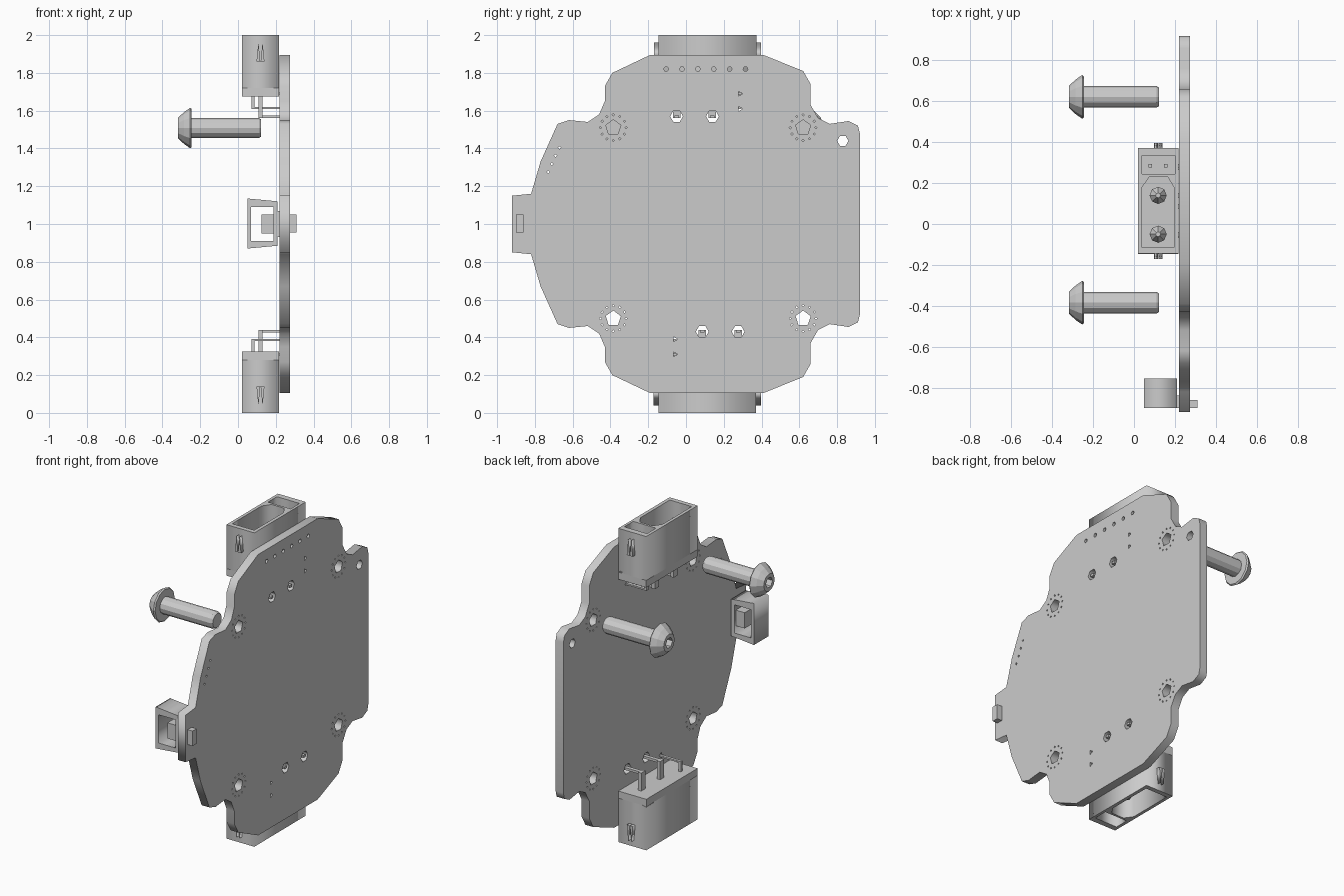
import bpy, bmesh, math
from mathutils import Matrix, Vector

cube = bpy.data.objects.get("Cube")
if cube:
    bpy.data.objects.remove(cube, do_unlink=True)

grey = bpy.data.materials.new("plain grey")
grey.use_nodes = True
colour = (0.6, 0.6, 0.6, 1)
grey.diffuse_color = colour
grey.node_tree.nodes["Principled BSDF"].inputs["Base Color"].default_value = colour

# Profile plane and extrusion direction for each axis
AXES = {"x": "yzx", "y": "zxy", "z": "xyz"}


def add_mesh(name, bm):
    bmesh.ops.remove_doubles(bm, verts=bm.verts, dist=0.0001)
    bmesh.ops.recalc_face_normals(bm, faces=bm.faces)
    mesh = bpy.data.meshes.new(name)
    bm.to_mesh(mesh)
    bm.free()
    mesh.materials.append(grey)
    obj = bpy.data.objects.new(name, mesh)
    bpy.context.collection.objects.link(obj)
    return obj


def ring(u, v, radius, sides, turn=0.0):
    angles = [turn + math.tau * i / sides for i in range(sides)]
    return [(u + radius * math.cos(a), v + radius * math.sin(a)) for a in angles]


def rect(u0, u1, v0, v1):
    return [(u0, v0), (u1, v0), (u1, v1), (u0, v1)]


def prism(name, axis, low, high, loops):
    """Extrude an outline with any number of holes along an axis."""
    curve = bpy.data.curves.new(name, "CURVE")
    curve.dimensions = "2D"
    curve.fill_mode = "BOTH"
    curve.extrude = abs(high - low) / 2
    for loop in loops:
        spline = curve.splines.new("POLY")
        spline.points.add(len(loop) - 1)
        for point, (u, v) in zip(spline.points, loop):
            point.co = (u, v, 0, 1)
        spline.use_cyclic_u = True
    temp = bpy.data.objects.new(name + " profile", curve)
    bpy.context.collection.objects.link(temp)
    graph = bpy.context.evaluated_depsgraph_get()
    mesh = bpy.data.meshes.new_from_object(temp.evaluated_get(graph))
    bm = bmesh.new()
    bm.from_mesh(mesh)
    bpy.data.objects.remove(temp, do_unlink=True)
    bpy.data.curves.remove(curve)
    bpy.data.meshes.remove(mesh)
    order = AXES[axis]
    for v in bm.verts:
        local = dict(zip(order, (v.co.x, v.co.y, v.co.z + (low + high) / 2)))
        v.co = [local[k] for k in "xyz"]
    return add_mesh(name, bm)


def box(name, x, y, z):
    bm = bmesh.new()
    bmesh.ops.create_cube(bm, size=1)
    for v in bm.verts:
        v.co = [(s[0] + s[1]) / 2 + c * (s[1] - s[0]) for c, s in zip(v.co, (x, y, z))]
    return add_mesh(name, bm)


def lathe(name, profile, sides, to_world):
    """Revolve (radius, height, hexagonal) points and place each ring."""
    bm = bmesh.new()
    rings = []
    for radius, height, hexagonal in profile:
        row = []
        for i in range(sides):
            r = radius * (math.cos(math.pi / 6) if hexagonal and i % 2 else 1)
            a = math.tau * i / sides
            row.append(bm.verts.new(to_world(r * math.cos(a), r * math.sin(a), height)))
        rings.append(row)
    for a, b in zip(rings, rings[1:]):
        for i in range(sides):
            j = (i + 1) % sides
            bm.faces.new((a[i], a[j], b[j], b[i]))
    bm.faces.new(rings[0])
    bm.faces.new(rings[-1])
    return add_mesh(name, bm)


# Circuit board: upper half of the outline, mirrored for the lower half
upper = [(-.92, 1.15), (-.82, 1.16), (-.77, 1.33), (-.68, 1.53), (-.62, 1.55),
         (-.52, 1.54), (-.46, 1.58), (-.43, 1.65), (-.43, 1.73), (-.39, 1.8),
         (-.19, 1.895), (.41, 1.895), (.62, 1.81), (.66, 1.74), (.66, 1.63),
         (.7, 1.56), (.76, 1.53), (.86, 1.545), (.91, 1.52), (.92, 1.48)]
loops = [upper + [(y, 2 - z) for y, z in reversed(upper)]]
for y in (-.385, .62):
    for z in (.5, 1.51):
        loops.append(ring(y, z, .042, 5, .3))
        loops += [ring(a, b, .006, 4) for a, b in ring(y, z, .068, 12)]
loops.append(ring(.83, 1.44, .03, 6))
loops += [ring(-.105 + .084 * i, 1.82, .013, 6) for i in range(6)]
loops += [ring(-.73 + .02 * i, 1.275 + .043 * i, .008, 4) for i in range(4)]
for s in (1, -1):
    loops += [ring(.113 + s * d, 1 + s * .57, .034, 6) for d in (.027, -.163)]
    loops += [ring(.113 + s * .172, 1 + s * d, .015, 3) for d in (.61, .69)]
prism("circuit_board", "x", .22, .275, loops)


# Power connector, turned end for end for the lower one
def connector(tag, s):
    def fy(y):
        return .113 + s * (y - .113)

    def fz(z):
        return 1 + s * (z - 1)

    def span(f, a, b):
        return tuple(sorted((f(a), f(b))))

    main = [(.04, -.115), (.195, -.115), (.195, .18), (.165, .23), (.075, .23), (.04, .18)]
    shell = [rect(.02, .217, -.145, .372), main, rect(.04, .2, .245, .335)]
    shell = [[(x, fy(y)) for x, y in loop] for loop in shell]
    prism(tag + "_connector_shell", "z", *span(fz, 1.72, 2), shell)
    box(tag + "_connector_floor", (.02, .217), span(fy, -.145, .372), span(fz, 1.675, 1.73))

    # Power contacts with pointed tips and bent leads
    for n, y in enumerate((-.05, .14)):
        pin = [(.042, 1.72, 0), (.042, 1.88, 0), (.012, 1.93, 0)]
        lathe(f"{tag}_power_pin_{n}", pin, 8,
              lambda a, b, h: (.118 + a, fy(y) + b, fz(h)))
        box(f"{tag}_power_lead_{n}", (.108, .13), span(fy, y - .02, y + .02), span(fz, 1.56, 1.7))
        box(f"{tag}_power_tail_{n}", (.108, .275), span(fy, y - .012, y + .012),
            span(fz, 1.56, 1.575))

    # Signal contacts and their leads
    for n, (x, z) in enumerate(((.08, 1.61), (.155, 1.685))):
        near = span(fy, .276, .294)
        box(f"{tag}_signal_pin_{n}", (x - .008, x + .008), near, span(fz, z, 1.9))
        box(f"{tag}_signal_tail_{n}", (x, .26), near, span(fz, z, z + .01))

    # Paired latch ramps on both ends
    for n, (y, out) in enumerate(((-.145, -.025), (.372, .025))):
        for m, x in enumerate((.108, .13)):
            ramp = [(fz(1.86), x - .01), (fz(1.86), x + .01), (fz(1.96), x)]
            prism(f"{tag}_latch_{n}_{m}", "y", *span(fy, y, y + out), [ramp])


connector("upper", 1)
connector("lower", -1)

# Small socket on the edge tab: open frame, tongue and through pin
frame = [(.87, .05), (1.135, .05), (1.12, .21), (.885, .21)]
prism("edge_socket", "y", -.9, -.755, [frame, rect(.91, 1.09, .07, .188)])
box("edge_socket_tongue", (.125, .188), (-.89, -.77), (.95, 1.05))
box("edge_socket_foot", (.2, .225), (-.9, -.84), (.93, 1.07))
box("edge_socket_pin", (.27, .31), (-.9, -.86), (.955, 1.05))

# Button-head screws with hexagonal sockets
screw = [(.034, -.27, 1), (.034, -.317, 1), (.055, -.317, 0), (.085, -.285, 0),
         (.107, -.253, 0), (.1, -.245, 0), (.053, -.245, 0), (.053, .11, 0), (.045, .123, 0)]
for name, y in (("front_screw", -.385), ("back_screw", .622)):
    lathe(name, screw, 12, lambda a, b, h: (h, y + a, 1.508 + b))
